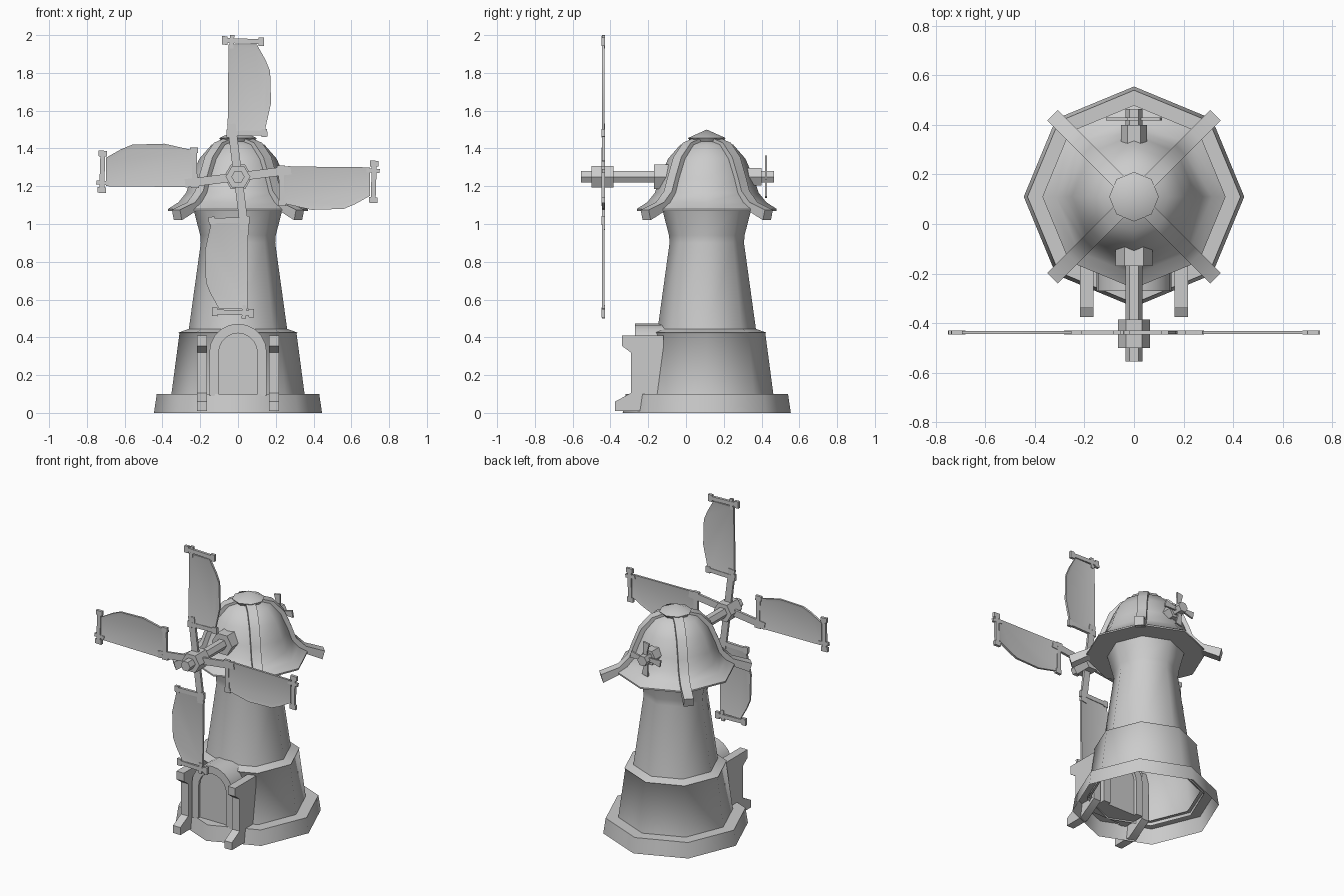
import bpy, bmesh, math
from mathutils import Vector, Matrix

cube = bpy.data.objects.get("Cube")
if cube:
    bpy.data.objects.remove(cube, do_unlink=True)

grey = bpy.data.materials.new("plain_grey")
grey.use_nodes = True
COLOUR = (0.6, 0.6, 0.6, 1)
grey.diffuse_color = COLOUR
grey.node_tree.nodes["Principled BSDF"].inputs["Base Color"].default_value = COLOUR

CY = 0.11       # tower axis
HUB_Z = 1.25    # shaft height


def finish(bm, name):
    bmesh.ops.recalc_face_normals(bm, faces=bm.faces)
    mesh = bpy.data.meshes.new(name)
    bm.to_mesh(mesh)
    bm.free()
    mesh.materials.append(grey)
    for p in mesh.polygons:
        p.use_smooth = True
    mesh.set_sharp_from_angle(angle=math.radians(50))
    ob = bpy.data.objects.new(name, mesh)
    bpy.context.collection.objects.link(ob)
    return ob


def lathe(name, profile, sides=8):
    """Spin a (radius, z) profile about the tower axis."""
    bm = bmesh.new()
    rings = []
    for r, z in profile:
        if r == 0:
            rings.append([bm.verts.new((0, CY, z))] * sides)
            continue
        ring = []
        for i in range(sides):
            a = math.tau * i / sides
            ring.append(bm.verts.new((r * math.cos(a), CY + r * math.sin(a), z)))
        rings.append(ring)
    for low, high in zip(rings, rings[1:]):
        for i in range(sides):
            j = (i + 1) % sides
            corners = dict.fromkeys((low[i], low[j], high[j], high[i]))
            bm.faces.new(list(corners))
    return finish(bm, name)


def prism(name, outline, near, far, matrix=Matrix(), inset=0):
    """Extrude an (x, z) outline from y=near to y=far; optionally recess both caps."""
    bm = bmesh.new()
    front = bm.faces.new([bm.verts.new((x, near, z)) for x, z in outline])
    new = bmesh.ops.extrude_face_region(bm, geom=[front], use_keep_orig=True)["geom"]
    back = [g for g in new if isinstance(g, bmesh.types.BMFace)][0]
    for v in back.verts:
        v.co.y = far
    bmesh.ops.recalc_face_normals(bm, faces=bm.faces)
    if inset:
        bmesh.ops.inset_individual(bm, faces=[front, back], thickness=inset, depth=-0.004)
    bm.transform(matrix)
    return finish(bm, name)


def rod(name, near, far, radius, sides=6):
    """Solid rod along y at shaft height."""
    outline = [(radius * math.cos(math.tau * i / sides),
                HUB_Z + radius * math.sin(math.tau * i / sides)) for i in range(sides)]
    return prism(name, outline, near, far)


def bar(p, q, width, middle):
    """Outline of a bar from p to q, pinched to the middle width."""
    p, q = Vector(p), Vector(q)
    d = (q - p).normalized()
    n = Vector((-d.y, d.x))
    a, b = p + d * 0.03, q - d * 0.03
    w, m = n * width / 2, n * middle / 2
    return [p + w, a + w, a + m, b + m, b + w, q + w,
            q - w, b - w, b - m, a - m, a - w, p - w]


# Tower shell
lathe("plinth", [(0.445, 0), (0.43, 0.1), (0.33, 0.1)])
lathe("tower", [(0.355, 0.08), (0.31, 0.42), (0.315, 0.425), (0.26, 0.445),
                (0.197, 0.9), (0.2, 0.94), (0.235, 1.075)])

# Bell roof, cap and four ribs
lathe("roof", [(0.2, 1.07), (0.37, 1.07), (0.37, 1.08), (0.315, 1.115), (0.275, 1.165),
               (0.25, 1.24), (0.205, 1.345), (0.14, 1.42), (0, 1.46)])
lathe("roof_cap", [(0, 1.435), (0.085, 1.435), (0.1, 1.455), (0, 1.5)])

spine = [(0.07, 1.455), (0.15, 1.43), (0.22, 1.355), (0.265, 1.245),
         (0.29, 1.175), (0.35, 1.115), (0.465, 1.075)]
inner = [(0.45, 1.02), (0.34, 1.07), (0.26, 1.14), (0.235, 1.235),
         (0.19, 1.335), (0.13, 1.4), (0.07, 1.42)]
for i in range(4):
    turn = Matrix.Translation((0, CY, 0)) @ Matrix.Rotation(math.radians(45 + 90 * i), 4, 'Z')
    prism(f"roof_rib_{i + 1}", spine + inner, -0.03, 0.03, turn)

# Main shaft and hub
rod("shaft", -0.555, 0, 0.035)
rod("sail_hub", -0.5, -0.385, 0.065)
rod("shaft_collar", -0.17, -0.05, 0.075)

# Four sails, each a spar, two cross bars and a framed panel
panel = [(-0.055, 0.24), (-0.05, 0.7), (0.1, 0.7), (0.145, 0.62),
         (0.17, 0.56), (0.175, 0.39), (0.14, 0.235)]
for i in range(4):
    turn = Matrix.Translation((0, 0, HUB_Z)) @ Matrix.Rotation(-math.pi / 2 * i, 4, 'Y')
    prism(f"sail_panel_{i + 1}", panel, -0.445, -0.431, turn, inset=0.022)
    prism(f"sail_spar_{i + 1}", bar((0, 0), (-0.035, 0.28), 0.045, 0.045), -0.446, -0.43, turn)
    prism(f"sail_inner_bar_{i + 1}", bar((-0.06, 0.228), (0.155, 0.233), 0.042, 0.028),
          -0.447, -0.429, turn)
    prism(f"sail_outer_bar_{i + 1}", bar((-0.085, 0.722), (0.138, 0.715), 0.045, 0.026),
          -0.447, -0.429, turn)
    prism(f"sail_tip_{i + 1}", bar((-0.035, 0.68), (-0.03, 0.75), 0.022, 0.022),
          -0.446, -0.43, turn)

# Small tail fan
rod("tail_collar", 0.25, 0.4, 0.053)
rod("tail_shaft", 0.38, 0.465, 0.035)
fan_blade = [(-0.012, 0), (-0.012, 0.05), (-0.027, 0.105), (0.018, 0.113), (0.014, 0)]
for i in range(4):
    turn = Matrix.Translation((0, 0, HUB_Z)) @ Matrix.Rotation(math.pi / 2 * i, 4, 'Y')
    prism(f"tail_blade_{i + 1}", fan_blade, 0.418, 0.43, turn)


# Arched porch with a recessed door
def arch(radius, spring, steps=10):
    curve = [(radius * math.cos(math.pi * k / steps),
              spring + radius * math.sin(math.pi * k / steps)) for k in range(steps + 1)]
    return curve


outer_arch, door_arch = arch(0.152, 0.32), arch(0.102, 0.32)
foot = 0.09
surround = ([(0.152, foot)] + outer_arch + [(-0.152, foot), (-0.102, foot)]
            + door_arch[::-1] + [(0.102, foot)])
prism("door_surround", surround, -0.27, -0.1)
prism("door", [(0.105, foot)] + door_arch + [(-0.105, foot)], -0.255, -0.12)

# Buttresses on both sides of the door
side = [(-0.12, 0.41), (-0.34, 0.41), (-0.34, 0.355), (-0.292, 0.32), (-0.292, 0.105),
        (-0.375, 0.06), (-0.375, 0.01), (-0.24, 0.01), (-0.12, 0.09)]
quarter = Matrix.Rotation(math.pi / 2, 4, 'Z')
for label, x in (("left", 0.19), ("right", -0.19)):
    prism(f"{label}_buttress", side, -0.027, 0.027, Matrix.Translation((x, 0, 0)) @ quarter)
